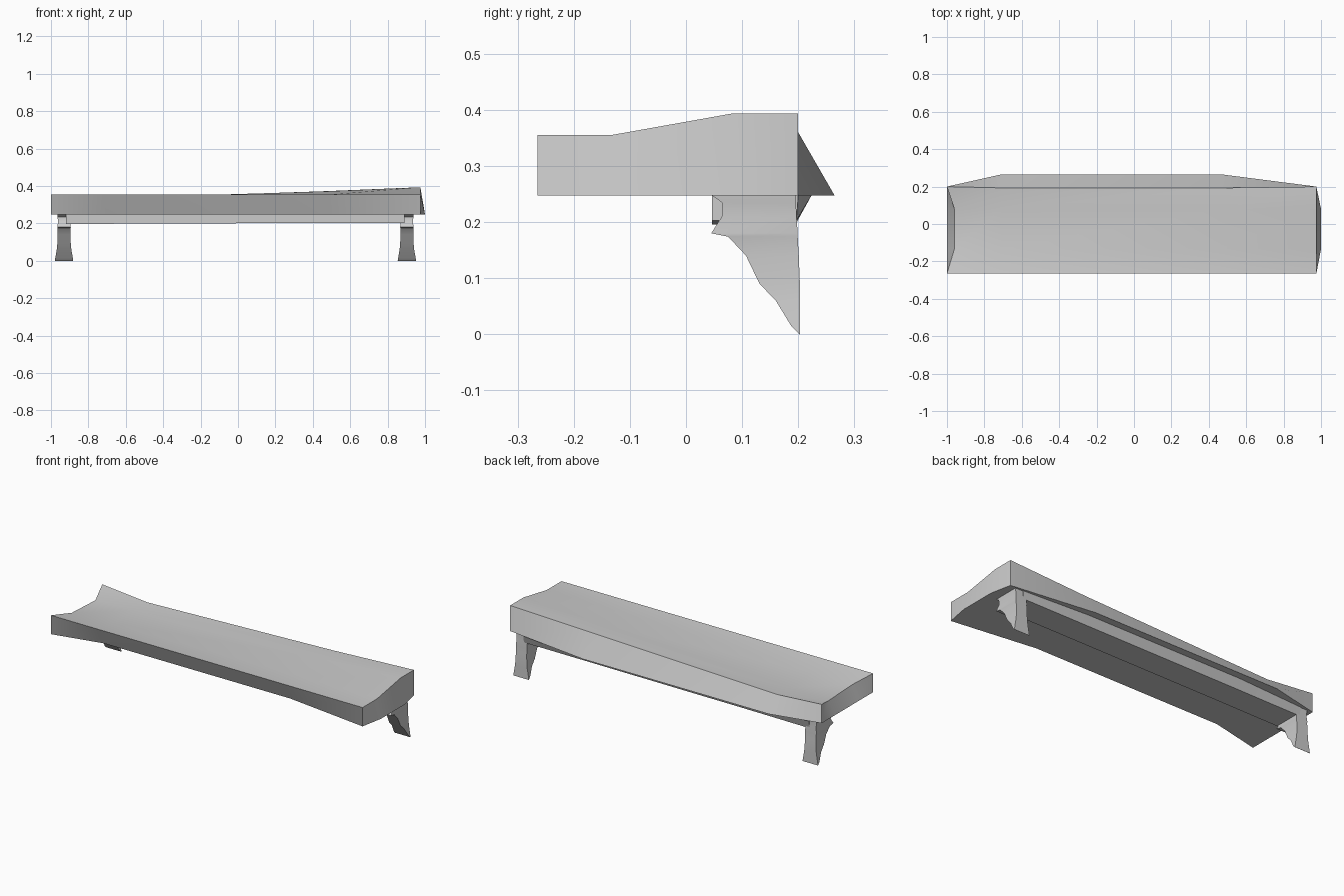
import bpy, bmesh, math

if "Cube" in bpy.data.objects:
    bpy.data.objects.remove(bpy.data.objects["Cube"])


def make_object(name, bm, angle=35):
    bmesh.ops.recalc_face_normals(bm, faces=bm.faces)
    mesh = bpy.data.meshes.new(name)
    bm.to_mesh(mesh)
    bm.free()
    ob = bpy.data.objects.new(name, mesh)
    bpy.context.collection.objects.link(ob)
    bpy.ops.object.select_all(action='DESELECT')
    ob.select_set(True)
    bpy.context.view_layer.objects.active = ob
    bpy.ops.object.shade_smooth_by_angle(angle=math.radians(angle))
    return ob


def loft(name, sections, angle=35):
    """Skin a row of four-point sections and cap both ends."""
    bm = bmesh.new()
    rings = [[bm.verts.new(p) for p in sec] for sec in sections]
    for r, s in zip(rings, rings[1:]):
        for k in range(4):
            bm.faces.new((r[k], r[k - 1], s[k - 1], s[k]))
    bm.faces.new(rings[0])
    bm.faces.new(rings[-1])
    return make_object(name, bm, angle)


# Warped plank: 4x4 grids for top and underside, joined around the rim
XS = (-1.0, -0.71, 0.47, 0.975)
YS = (-0.265, -0.133, 0.08, 0.2)
TOP_Z = ((0.355, 0.33, 0.32, 0.355),
         (0.355, 0.335, 0.328, 0.332),
         (0.355, 0.352, 0.371, 0.372),
         (0.355, 0.355, 0.393, 0.393))

bm = bmesh.new()
top, low = {}, {}
for i, x in enumerate(XS):
    for j, y in enumerate(YS):
        mid_i, mid_j = i in (1, 2), j in (1, 2)
        dent = 0.04 if i == 0 and mid_j else 0
        top[i, j] = bm.verts.new((x + dent, y - (0.007 if mid_i and j == 3 else 0), TOP_Z[i][j]))
        bulge = 0.025 if i == 3 and mid_j else 0
        low[i, j] = bm.verts.new((x + bulge, y + (0.065 if mid_i and j in (0, 3) else 0), 0.247))
for i in range(3):
    for j in range(3):
        cell = [(i, j), (i + 1, j), (i + 1, j + 1), (i, j + 1)]
        bm.faces.new([top[c] for c in cell])
        bm.faces.new([low[c] for c in reversed(cell)])
rim = ([(i, 0) for i in range(3)] + [(3, j) for j in range(3)]
       + [(i, 3) for i in (3, 2, 1)] + [(0, j) for j in (3, 2, 1)])
for a, b in zip(rim, rim[1:] + rim[:1]):
    bm.faces.new((low[a], low[b], top[b], top[a]))
make_object("plank", bm)

# Support board under the plank: upright front edge, slanted back edge
board = []
for x, back, bottom in ((-0.92, 0.2, 0.196), (-0.5, 0.224, 0.199),
                        (0.47, 0.224, 0.202), (0.89, 0.2, 0.203)):
    board.append([(x, 0.046, 0.248), (x, 0.046, bottom),
                  (x, 0.197, bottom), (x, back, 0.248)])
loft("support_board", board)

# Bracket legs, row by row: height, front y, back y, half width
ROWS = ((0.248, 0.045, 0.196, 0.036), (0.235, 0.064, 0.196, 0.035),
        (0.21, 0.064, 0.197, 0.032), (0.18, 0.045, 0.199, 0.036),
        (0.174, 0.075, 0.199, 0.035), (0.14, 0.107, 0.201, 0.034),
        (0.09, 0.131, 0.203, 0.036), (0.06, 0.16, 0.203, 0.039),
        (0.014, 0.188, 0.203, 0.047), (0.0, 0.202, 0.203, 0.049))
for name, cx in (("left_leg", -0.93), ("right_leg", 0.903)):
    loft(name, [[(cx - w, f, z), (cx + w, f, z), (cx + w, b, z), (cx - w, b, z)]
                for z, f, b, w in ROWS])
